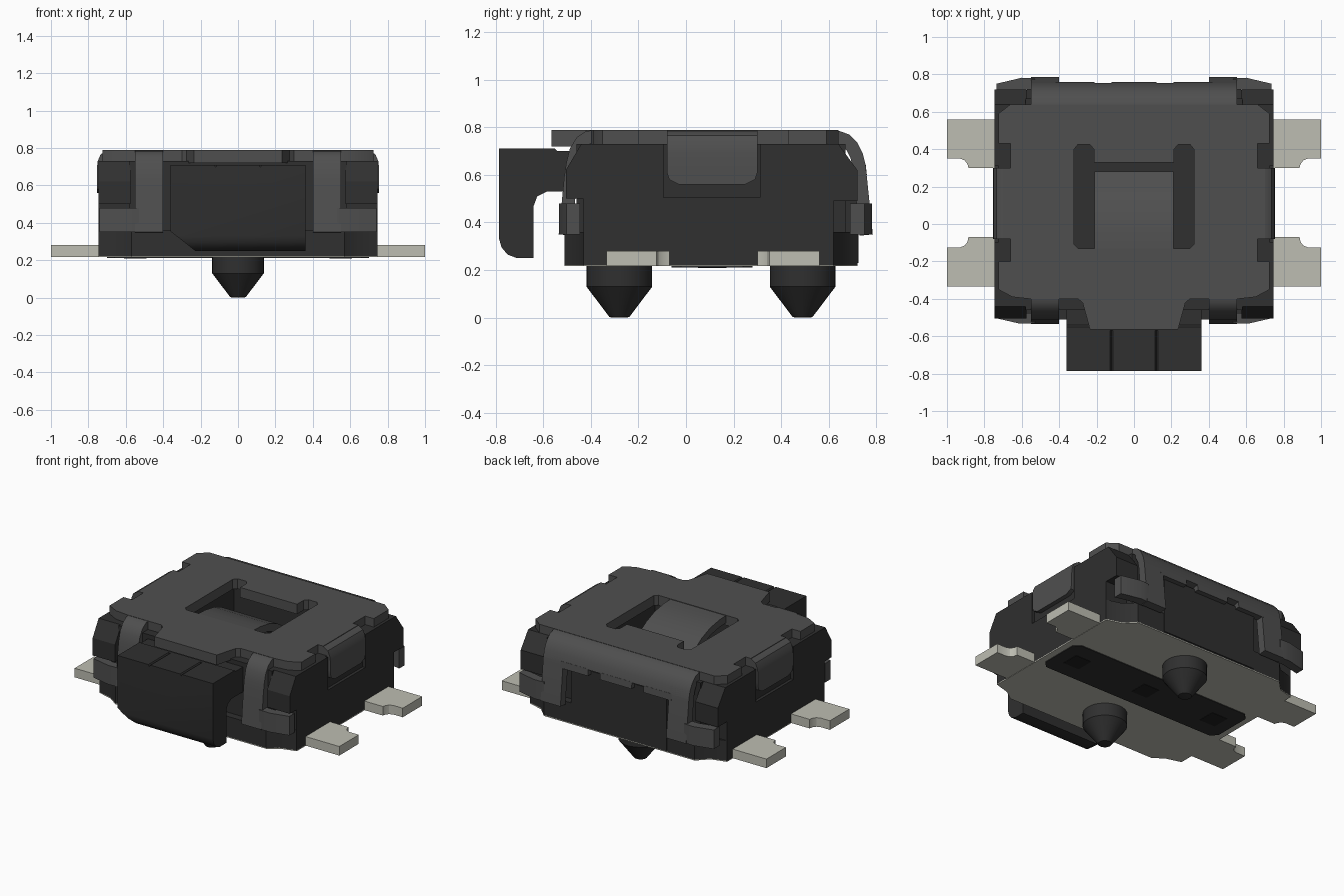
import bpy, bmesh, math
from mathutils import Vector

if "Cube" in bpy.data.objects:
    bpy.data.objects.remove(bpy.data.objects["Cube"], do_unlink=True)


def material(name, rgb):
    m = bpy.data.materials.new(name)
    m.use_nodes = True
    m.diffuse_color = (*rgb, 1)
    m.node_tree.nodes["Principled BSDF"].inputs["Base Color"].default_value = (*rgb, 1)
    return m


COVER = material("grey metal cover", (0.078, 0.078, 0.078))
DARK = material("dark plastic", (0.029, 0.029, 0.029))
BLACK = material("black plastic", (0.014, 0.014, 0.014))
LEAD = material("pale lead metal", (0.51, 0.51, 0.445))


def prism(name, pts, axis, lo, hi, mat, mirror=False):
    """Extrude a 2D outline along an axis: x uses (y,z), y uses (x,z), z uses (x,y)."""
    place = {"x": lambda p, d: (d, p[0], p[1]),
             "y": lambda p, d: (p[0], d, p[1]),
             "z": lambda p, d: (p[0], p[1], d)}[axis]
    bm = bmesh.new()
    a = [bm.verts.new(place(p, lo)) for p in pts]
    b = [bm.verts.new(place(p, hi)) for p in pts]
    bm.faces.new(a)
    bm.faces.new(b)
    for i in range(len(pts)):
        j = (i + 1) % len(pts)
        bm.faces.new((a[i], a[j], b[j], b[i]))
    bmesh.ops.recalc_face_normals(bm, faces=bm.faces)
    me = bpy.data.meshes.new(name)
    bm.to_mesh(me)
    bm.free()
    me.materials.append(mat)
    ob = bpy.data.objects.new(name, me)
    bpy.context.collection.objects.link(ob)
    if mirror:
        add_mirror(ob)
    return ob


def add_mirror(ob):
    ob.modifiers.new("Mirror", "MIRROR").use_axis[0] = True


def rect(a, b, c, d):
    return [(a, c), (b, c), (b, d), (a, d)]


def both_sides(half):
    """Complete an outline that is symmetric about x = 0."""
    return half + [(-x, y) for x, y in reversed(half)]


def strip(path, t):
    """Outline of a bent sheet: the outer path and its offset by thickness t."""
    inner = []
    for i, p in enumerate(path):
        d = Vector(path[min(i + 1, len(path) - 1)]) - Vector(path[max(i - 1, 0)])
        d.normalize()
        inner.append((p[0] + d.y * t, p[1] - d.x * t))
    return path + inner[::-1]


def cut(ob, cutter):
    mod = ob.modifiers.new("Cut", "BOOLEAN")
    mod.operation, mod.object, mod.solver = "DIFFERENCE", cutter, "EXACT"
    bpy.context.view_layer.objects.active = ob
    bpy.ops.object.modifier_apply(modifier=mod.name)
    bpy.data.objects.remove(cutter, do_unlink=True)


# Housing: base, recessed middle, hollow core, corner wings and back block
base = both_sides([(0.57, -0.51), (0.64, -0.46), (0.745, -0.43),
                   (0.745, 0.62), (0.64, 0.65), (0.57, 0.72)])
prism("housing_base", base, "z", 0.222, 0.36, DARK)
prism("housing_middle", rect(-0.745, 0.745, -0.43, 0.62), "z", 0.355, 0.505, DARK)
core = prism("housing_core", rect(-0.58, 0.58, -0.46, 0.67), "z", 0.35, 0.73, DARK)
cut(core, prism("cavity", rect(-0.34, 0.34, -0.15, 0.44), "z", 0.52, 0.9, DARK))
wing = prism("housing_wings", [(-0.505, 0.5), (-0.505, 0.62), (-0.44, 0.73), (0.64, 0.73),
                               (0.72, 0.62), (0.72, 0.49)], "x", 0.575, 0.745, DARK)
cut(wing, prism("flap_recess", rect(-0.095, 0.31, 0.505, 0.9), "x", 0.725, 0.9, DARK))
add_mirror(wing)
prism("back_block", rect(-0.36, 0.36, 0.6, 0.725), "z", 0.23, 0.62, DARK)

# Cover plate with side notches, front tongue and window
plate_half = [(0.235, -0.565), (0.275, -0.42), (0.30, -0.40), (0.56, -0.40), (0.65, -0.39),
              (0.725, -0.35), (0.725, -0.2), (0.66, -0.2), (0.66, -0.08), (0.70, -0.08),
              (0.70, 0.3), (0.66, 0.3), (0.66, 0.43), (0.725, 0.43), (0.725, 0.59),
              (0.66, 0.64), (0.55, 0.64)]
cover = prism("cover_plate", both_sides(plate_half), "z", 0.72, 0.788, COVER)
window = both_sides([(0.235, -0.13), (0.30, -0.13), (0.32, -0.11), (0.32, 0.40),
                     (0.30, 0.425), (0.235, 0.425), (0.215, 0.40), (0.215, 0.33)])
cut(cover, prism("window_cutter", window, "z", 0.6, 0.9, COVER))
prism("spring_tongue", strip([(-0.16, 0.786), (-0.06, 0.782), (0.04, 0.765), (0.13, 0.73),
                              (0.21, 0.68), (0.28, 0.62)], 0.05), "x", -0.21, 0.21, COVER)

# Rolled back edge with teeth
roll = [(0.60, 0.788), (0.64, 0.786), (0.685, 0.77), (0.72, 0.735), (0.743, 0.69), (0.755, 0.64)]
prism("back_roll", strip(roll, 0.055), "x", -0.55, 0.55, COVER)
for i, (a, b) in enumerate([(-0.42, -0.21), (-0.12, 0.12), (0.21, 0.42)]):
    prism(f"back_tooth_{i + 1}", [(0.70, 0.645), (0.755, 0.645), (0.76, 0.60), (0.705, 0.60)],
          "x", a, b, COVER)

# Clamping legs with outward feet
prism("back_legs", strip([(0.743, 0.69), (0.755, 0.64), (0.785, 0.35)], 0.055),
      "x", 0.40, 0.55, COVER, True)
prism("back_feet", [(0.53, 0.778), (0.60, 0.782), (0.735, 0.75), (0.735, 0.69),
                    (0.60, 0.72), (0.53, 0.72)], "z", 0.35, 0.48, COVER, True)
prism("front_legs", strip([(-0.38, 0.788), (-0.42, 0.784), (-0.46, 0.757), (-0.488, 0.71),
                           (-0.503, 0.65), (-0.512, 0.59), (-0.535, 0.35)], -0.055),
      "x", 0.40, 0.55, COVER, True)
prism("front_feet", [(0.53, -0.53), (0.61, -0.533), (0.74, -0.503), (0.74, -0.445),
                     (0.61, -0.475), (0.53, -0.475)], "z", 0.35, 0.48, COVER, True)

# Side flaps with rounded lower corners
prism("flap_bends", strip([(0.66, 0.788), (0.705, 0.784), (0.735, 0.765), (0.75, 0.73),
                           (0.755, 0.69), (0.755, 0.63)], 0.055),
      "y", -0.08, 0.30, COVER, True)
prism("flap_panels", [(-0.08, 0.64), (-0.08, 0.61), (-0.07, 0.58), (-0.03, 0.56), (0.25, 0.56),
                      (0.29, 0.58), (0.30, 0.61), (0.30, 0.64)], "x", 0.70, 0.755, COVER, True)

# Hooked push button
button = prism("push_button", [(-0.785, 0.71), (-0.785, 0.33), (-0.775, 0.295), (-0.75, 0.265),
                               (-0.71, 0.25), (-0.64, 0.25), (-0.64, 0.47), (-0.625, 0.51),
                               (-0.585, 0.53), (-0.44, 0.53), (-0.44, 0.70), (-0.54, 0.70),
                               (-0.55, 0.71)], "x", -0.36, 0.36, DARK)
cut(button, prism("button_chamfer", [(-0.40, 0.385), (-0.40, 0.2), (-0.165, 0.2)],
                  "y", -0.9, -0.6, DARK))
for s in (-1, 1):
    cut(button, prism("button_groove", [(s * 0.105, 0.72), (s * 0.135, 0.72), (s * 0.12, 0.698)],
                      "y", -0.9, -0.57, DARK))

# Leads, underside sheet, underside panel and sockets
for name, pts in {
    "back_leads": [(0.70, 0.56), (1, 0.56), (1, 0.35), (0.93, 0.35), (0.905, 0.34),
                   (0.89, 0.32), (0.885, 0.30), (0.70, 0.30)],
    "front_leads": [(0.70, -0.07), (0.885, -0.07), (0.89, -0.095), (0.905, -0.115),
                    (0.93, -0.125), (1, -0.125), (1, -0.335), (0.70, -0.335)],
}.items():
    prism(name, pts, "z", 0.218, 0.28, LEAD, True)
prism("underside_sheet", base, "z", 0.216, 0.2235, LEAD)
panel = both_sides([(0.66, -0.06), (0.70, -0.02), (0.70, 0.24), (0.66, 0.28)])
prism("underside_panel", panel, "z", 0.211, 0.218, DARK)
for i, x in enumerate((-0.55, 0, 0.55)):
    prism(f"socket_{i + 1}", rect(x - 0.06, x + 0.06, 0.05, 0.17), "z", 0.209, 0.213, BLACK)

# Locating pegs
for name, y in (("front_peg", -0.28), ("back_peg", 0.49)):
    bm = bmesh.new()
    rings = []
    for r, z in ((0.138, 0.23), (0.138, 0.13), (0.042, 0.003), (0.03, 0)):
        rings.append([bm.verts.new((r * math.cos(k * math.tau / 32),
                                    y + r * math.sin(k * math.tau / 32), z)) for k in range(32)])
    for a, b in zip(rings, rings[1:]):
        for k in range(32):
            bm.faces.new((a[k], a[(k + 1) % 32], b[(k + 1) % 32], b[k]))
    bm.faces.new(rings[0])
    bm.faces.new(rings[-1])
    bmesh.ops.recalc_face_normals(bm, faces=bm.faces)
    me = bpy.data.meshes.new(name)
    bm.to_mesh(me)
    bm.free()
    me.materials.append(DARK)
    bpy.context.collection.objects.link(bpy.data.objects.new(name, me))

# Smooth the bends, keep hard edges
for ob in bpy.context.scene.objects:
    ob.select_set(ob.type == "MESH")
bpy.context.view_layer.objects.active = cover
bpy.ops.object.shade_smooth_by_angle(angle=math.radians(30))
